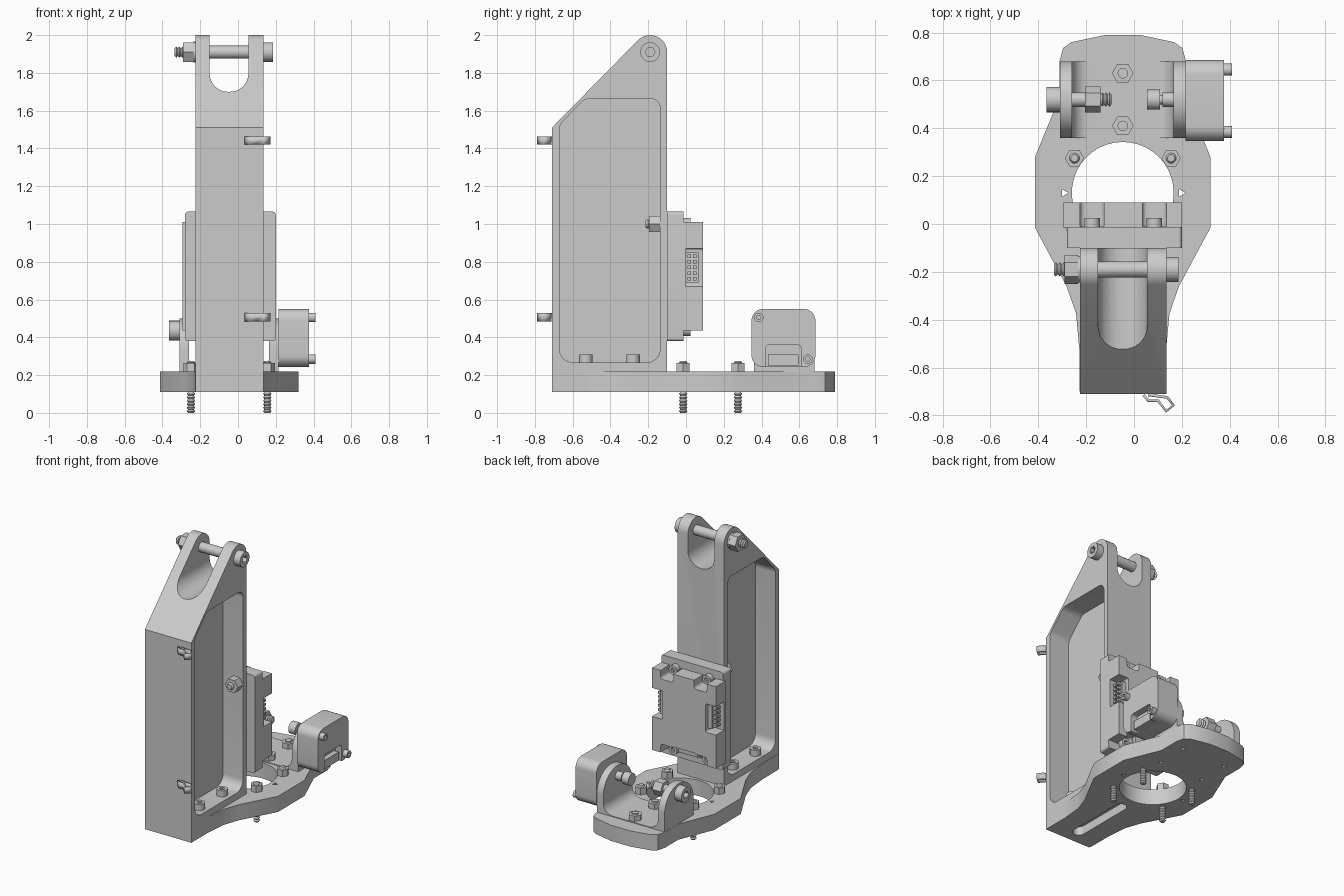
import bpy, bmesh, math
from mathutils import Vector

if "Cube" in bpy.data.objects:
    bpy.data.objects.remove(bpy.data.objects["Cube"], do_unlink=True)

grey = bpy.data.materials.new("light grey")
grey.use_nodes = True
COL = (0.6, 0.6, 0.6, 1)
grey.diffuse_color = COL
grey.node_tree.nodes["Principled BSDF"].inputs["Base Color"].default_value = COL
CX = -0.047  # symmetry plane of the frame


def place(axis, a, b, c):
    """Profile (a, b) plus depth c along the axis."""
    return {"x": (c, a, b), "y": (a, c, b), "z": (a, b, c)}[axis]


def finish(name, bm):
    bmesh.ops.recalc_face_normals(bm, faces=bm.faces)
    me = bpy.data.meshes.new(name)
    bm.to_mesh(me)
    bm.free()
    ob = bpy.data.objects.new(name, me)
    bpy.context.collection.objects.link(ob)
    me.materials.append(grey)
    return ob


def prism(name, pts, axis, lo, hi):
    bm = bmesh.new()
    rings = [[bm.verts.new(place(axis, a, b, c)) for a, b in pts] for c in (lo, hi)]
    bm.faces.new(rings[0])
    bm.faces.new(rings[1])
    n = len(pts)
    for i in range(n):
        j = (i + 1) % n
        bm.faces.new((rings[0][i], rings[0][j], rings[1][j], rings[1][i]))
    return finish(name, bm)


def rounded(corners, steps=6):
    """Corners given as (a, b, radius); each is replaced by an arc."""
    out, n = [], len(corners)
    for i, (a, b, r) in enumerate(corners):
        p = Vector((a, b))
        if r == 0:
            out.append((a, b))
            continue
        u = (Vector(corners[i - 1][:2]) - p).normalized()
        v = (Vector(corners[(i + 1) % n][:2]) - p).normalized()
        half = u.angle(v) / 2
        centre = p + (u + v).normalized() * (r / math.sin(half))
        s = p + u * (r / math.tan(half)) - centre
        e = p + v * (r / math.tan(half)) - centre
        for k in range(steps + 1):
            spoke = s.lerp(e, k / steps).normalized() * r
            out.append(tuple(centre + spoke))
    return out


def rect(a0, b0, a1, b1, r=0):
    return rounded([(a0, b0, r), (a1, b0, r), (a1, b1, r), (a0, b1, r)])


def circle(a, b, r, n=24):
    return [(a + r * math.cos(2 * math.pi * i / n), b + r * math.sin(2 * math.pi * i / n)) for i in range(n)]


def boolean(ob, cutters, op="DIFFERENCE"):
    for c in cutters:
        m = ob.modifiers.new("cut", "BOOLEAN")
        m.object, m.operation, m.solver = c, op, "EXACT"
    me = bpy.data.meshes.new_from_object(ob.evaluated_get(bpy.context.evaluated_depsgraph_get()))
    ob.modifiers.clear()
    ob.data = me
    for c in cutters:
        bpy.data.objects.remove(c, do_unlink=True)
    return ob


def thread(name, axis, a, b, lo, hi, r, pitch=0.018, n=12):
    """Ridged screw shank."""
    bm = bmesh.new()
    count = 2 * max(1, round((hi - lo) / pitch))
    rings = []
    for k in range(count + 1):
        c = lo + (hi - lo) * k / count
        rad = r if k % 2 else r * 0.7
        rings.append([bm.verts.new(place(axis, p, q, c)) for p, q in circle(a, b, rad, n)])
    for s, t in zip(rings, rings[1:]):
        for i in range(n):
            j = (i + 1) % n
            bm.faces.new((s[i], s[j], t[j], t[i]))
    bm.faces.new(rings[0])
    bm.faces.new(rings[-1])
    return finish(name, bm)


def nut(name, axis, a, b, lo, hi, r):
    return prism(name, circle(a, b, r, 6), axis, lo, hi)


def socket_head(name, axis, a, b, lo, hi, r, open_at):
    ob = prism(name, circle(a, b, r), axis, lo, hi)
    d = (hi - lo) / 2
    return boolean(ob, [nut("socket_cutter", axis, a, b, open_at - d, open_at + d, r * 0.5)])


# Upright arm with side pockets and a forked top
pin_y, pin_z = -0.19, 1.91
arc = [(pin_y + 0.09 * math.cos(t), pin_z + 0.09 * math.sin(t)) for t in [math.radians(135 * i / 12) for i in range(13)]]
arm = prism("arm", [(-0.71, 0.11), (-0.1, 0.11)] + arc + [(-0.71, 1.51)], "x", -0.225, 0.135)
pocket = rounded([(-0.67, 0.267, 0.07), (-0.137, 0.267, 0.07), (-0.137, 1.664, 0.05),
                  (-0.535, 1.664, 0.07), (-0.67, 1.525, 0.07)])
fork = rounded([(-0.15, 1.7, 0.095), (0.055, 1.7, 0.095), (0.055, 2.2, 0), (-0.15, 2.2, 0)])
boolean(arm, [prism("pocket_cutter", pocket, "x", -0.02, 0.3),
              prism("pocket_cutter", pocket, "x", -0.4, -0.07),
              prism("fork_cutter", fork, "y", -0.9, 0.1),
              prism("slot_cutter", rect(CX - 0.04, -0.64, CX + 0.04, -0.15, 0.039), "z", 0, 0.17)])

# Base plate, mirrored about the symmetry plane
side = [(0.181, -0.7), (0.181, -0.53), (0.195, -0.375), (0.235, -0.26), (0.367, -0.015), (0.367, 0.28),
        (0.264, 0.53), (0.264, 0.68), (0.25, 0.735), (0.215, 0.76), (0.073, 0.79)]
outline = [(CX + x, y) for x, y in side] + [(CX - x, y) for x, y in reversed(side)]
base = prism("base_plate", outline, "z", 0.11, 0.22)
cuts = [prism("hole_cutter", circle(CX, 0.13, 0.213, 40), "z", 0, 0.4),
        prism("slot_cutter", rect(CX - 0.04, -0.64, CX + 0.04, -0.15, 0.039), "z", 0, 0.17)]
for s in (-1, 1):
    cuts.append(prism("hole_cutter", circle(CX + s * 0.245, 0.13, 0.018, 3), "z", 0, 0.4))
    for x, y in ((0.12, -0.53), (0.12, -0.28), (0.17, 0.41), (0.17, 0.63)):
        cuts.append(prism("hole_cutter", circle(CX + s * x, y, 0.014, 10), "z", 0, 0.16))
boolean(base, cuts)

# Rear bracket: channel with round-topped cheeks
channel = rounded([(-0.31, 0.2, 0), (0.215, 0.2, 0), (0.215, 0.6, 0), (0.165, 0.6, 0), (0.165, 0.225, 0.07),
                   (-0.26, 0.225, 0.07), (-0.26, 0.6, 0), (-0.31, 0.6, 0)])
bracket = prism("rear_bracket", channel, "y", 0.36, 0.68)
cheek = rounded([(0.36, 0.1, 0), (0.68, 0.1, 0), (0.68, 0.5, 0.155), (0.36, 0.5, 0.155)], 10)
boolean(bracket, [prism("cheek_cutter", cheek, "x", -0.5, 0.5)], "INTERSECT")

# Motor box with plug recess, screws and shaft
motor = prism("motor_box", rect(0.347, 0.243, 0.685, 0.55, 0.06), "x", 0.215, 0.377)
boolean(motor, [prism("recess_cutter", rect(0.42, 0.2, 0.61, 0.36, 0.02), "x", 0.33, 0.5)])
prism("motor_plug", rect(0.435, 0.25, 0.595, 0.31), "x", 0.32, 0.365)
for y, z in ((0.385, 0.505), (0.645, 0.285)):
    socket_head("motor_screw", "x", y, z, 0.37, 0.41, 0.025, 0.41)
prism("motor_shaft", circle(0.52, 0.43, 0.02), "x", 0.09, 0.22)
prism("shaft_collar", circle(0.52, 0.43, 0.042), "x", 0.055, 0.108)
prism("shaft_boss", circle(0.52, 0.43, 0.03), "x", 0.12, 0.17)

# Pivot bolt of the left cheek
socket_head("cheek_bolt_head", "x", 0.52, 0.435, -0.365, -0.305, 0.053, -0.365)
prism("cheek_bolt_shank", circle(0.52, 0.435, 0.03), "x", -0.31, -0.15)
nut("cheek_nut", "x", 0.52, 0.435, -0.205, -0.14, 0.055)
thread("cheek_bolt_thread", "x", 0.52, 0.435, -0.14, -0.095, 0.03)

# Pivot bolt through the fork
socket_head("fork_bolt_head", "x", pin_y, pin_z, 0.13, 0.185, 0.052, 0.185)
prism("fork_bolt_shank", circle(pin_y, pin_z, 0.034), "x", -0.25, 0.135)
nut("fork_nut", "x", pin_y, pin_z, -0.29, -0.235, 0.06)
prism("fork_washer", circle(pin_y, pin_z, 0.055), "x", -0.236, -0.222)
thread("fork_bolt_thread", "x", pin_y, pin_z, -0.335, -0.285, 0.03)

# Control unit: back plate and notched housing
prism("unit_plate", rect(-0.28, 0.38, 0.2, 1.065, 0.015), "y", -0.1, -0.012)
housing = prism("unit_housing", rect(-0.295, 0.435, 0.2, 1.01), "y", -0.016, 0.09)
cuts = [prism("notch_cutter", rect(0.12, 0.67, 0.3, 0.87, 0.01), "y", 0.0, 0.2),
        prism("notch_cutter", rect(-0.4, 0.67, -0.215, 0.87, 0.01), "y", 0.0, 0.2),
        prism("notch_cutter", rect(-0.14, 0.4, 0.045, 0.5, 0.01), "y", 0.02, 0.2)]
for x in (-0.175, 0.085):
    for z in (0.44, 1.005):
        cuts.append(prism("notch_cutter", rect(x - 0.05, z - 0.055, x + 0.05, z + 0.055, 0.02), "y", -0.01, 0.2))
boolean(housing, cuts)
for x in (-0.175, 0.085):
    for z in (0.44, 1.0):
        socket_head("unit_screw", "y", x, z, -0.015, 0.025, 0.032, 0.025)
    nut("unit_nut", "y", x, 1.0, -0.195, -0.135, 0.05)
    thread("unit_screw_end", "y", x, 1.0, -0.215, -0.19, 0.025)

# Side plugs with contact grids
for s in (-1, 1):
    edge = CX + s * 0.2
    prism("side_plug", rect(0.0, 0.69, 0.065, 0.85), "x", min(edge, CX + s * 0.16), max(edge, CX + s * 0.16))
    for y in (0.018, 0.047):
        for k in range(5):
            z = 0.71 + 0.03 * k
            prism("plug_contact", rect(y - 0.009, z - 0.009, y + 0.009, z + 0.009), "x",
                  min(edge, edge + s * 0.025), max(edge, edge + s * 0.025))
prism("lower_plug", rect(-0.12, 0.45, 0.025, 0.505), "y", 0.01, 0.045)

# Fasteners on the base
for s in (-1, 1):
    for y in (-0.53, -0.28):
        socket_head("pocket_bolt", "z", CX + s * 0.12, y, 0.26, 0.31, 0.036, 0.31)
    for y in (-0.015, 0.275):
        x = CX + s * 0.202
        nut("base_nut", "z", x, y, 0.215, 0.265, 0.04)
        thread("base_screw", "z", x, y, 0.0, 0.275, 0.022)
for y in (0.41, 0.63):
    nut("bracket_nut", "z", CX, y, 0.22, 0.262, 0.045)
    prism("bracket_screw", circle(CX, y, 0.022, 12), "z", 0.22, 0.27)

# Cable clips on the front edge
clip = [(0.04, -0.716), (0.06, -0.738), (0.1, -0.738), (0.135, -0.782), (0.165, -0.758), (0.14, -0.725), (0.06, -0.714)]
for z in (0.485, 1.42):
    bm = bmesh.new()
    low, high = [[bm.verts.new((x, y, h)) for x, y in clip] for h in (z, z + 0.043)]
    for i in range(len(clip) - 1):
        bm.faces.new((low[i], low[i + 1], high[i + 1], high[i]))
    ob = finish("cable_clip", bm)
    m = ob.modifiers.new("thickness", "SOLIDIFY")
    m.thickness, m.offset = 0.012, 0

# Smooth the round parts, keep the edges sharp
bpy.ops.object.select_all(action="DESELECT")
for ob in bpy.context.scene.objects:
    if ob.type == "MESH" and ob.data.materials and ob.data.materials[0] == grey:
        ob.select_set(True)
        bpy.context.view_layer.objects.active = ob
bpy.ops.object.shade_smooth_by_angle(angle=math.radians(31))
